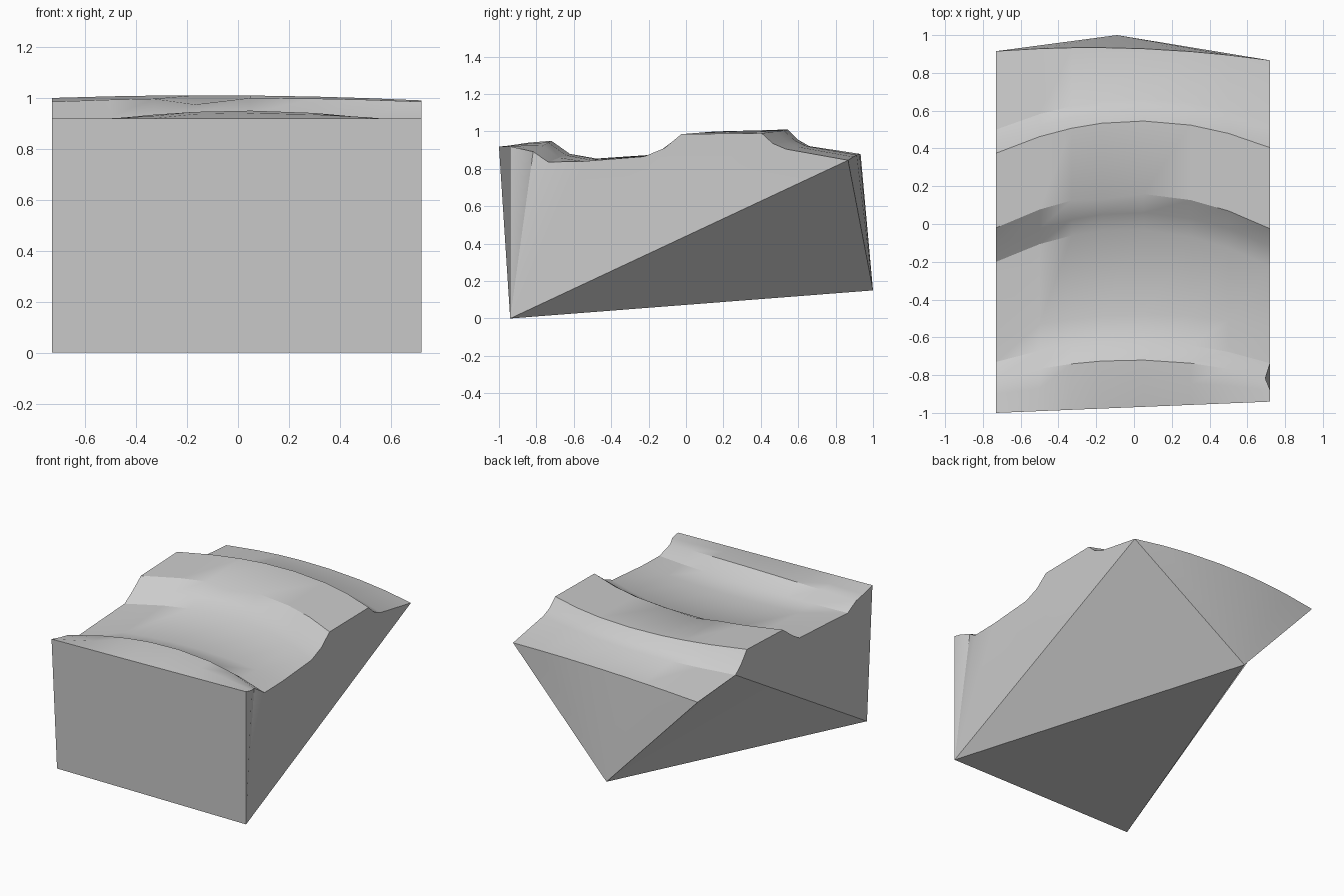
import bpy
import bmesh
import math

cube = bpy.data.objects.get("Cube")
if cube:
    bpy.data.objects.remove(cube, do_unlink=True)

# Plain stone colour
stone = bpy.data.materials.new("stone_grey")
stone.use_nodes = True
stone.diffuse_color = (0.6, 0.6, 0.6, 1)
stone.node_tree.nodes["Principled BSDF"].inputs["Base Color"].default_value = (0.6, 0.6, 0.6, 1)

# Arched bands across the top: y at right, middle, left, then z at the same places
columns = [-0.73, -0.5, -0.33, -0.17, 0.05, 0.3, 0.5, 0.72]
bands = {
    "front_edge": (-1.0, -0.97, -0.94, 0.92, 0.92, 0.92),
    "lip_middle": (-0.9, -0.84, -0.88, 0.895, 0.94, 0.905),
    "lip_crest": (-0.82, -0.72, -0.82, 0.88, 0.95, 0.89),
    "lip_foot": (-0.73, -0.62, -0.74, 0.83, 0.88, 0.835),
    "hollow": (-0.58, -0.48, -0.55, 0.84, 0.855, 0.84),
    "step_foot": (-0.2, -0.03, -0.23, 0.86, 0.885, 0.865),
    "step_middle": (-0.12, 0.06, -0.12, 0.91, 0.94, 0.91),
    "step_crest": (-0.02, 0.16, -0.03, 0.985, 1.0, 0.985),
    "ridge_crest": (0.375, 0.545, 0.4, 1.0, 1.01, 0.99),
    "ridge_slope": (0.44, 0.6, 0.46, 0.92, 0.955, 0.935),
    "ridge_foot": (0.5, 0.66, 0.53, 0.87, 0.92, 0.905),
    "back_edge": (0.915, 0.93, 0.865, 0.84, 0.88, 0.845),
}


def arch(right, middle, left, t):
    """Parabola through the three values, t from -1 to 1."""
    return middle + (left - right) / 2 * t + ((left + right) / 2 - middle) * t * t


bm = bmesh.new()
grid = {}
for name, (yr, ym, yl, zr, zm, zl) in bands.items():
    grid[name] = [bm.verts.new((x, arch(yr, ym, yl, x / 0.73), arch(zr, zm, zl, x / 0.73)))
                  for x in columns]

# Chips in the step edge and at the front left corner
grid["step_crest"][3].co.y -= 0.02
grid["step_crest"][3].co.z -= 0.025
grid["lip_crest"][-1].co.x = 0.695

# Top surface
rows = list(grid.values())
for near, far in zip(rows, rows[1:]):
    for i in range(len(columns) - 1):
        bm.faces.new((near[i], near[i + 1], far[i + 1], far[i]))

# Wedge-shaped underside with a single rear point
base_r = bm.verts.new((-0.73, -0.94, 0))
base_l = bm.verts.new((0.72, -0.94, 0))
point = bm.verts.new((-0.09, 1.0, 0.15))
bm.faces.new((base_r, point, base_l))

# Front face
front = rows[0]
bm.faces.new([base_r, base_l] + front[::-1])

# Side faces: fans up to the top edge
foot = list(grid).index("ridge_foot")
right_edge = [row[0] for row in rows]
left_edge = [row[-1] for row in rows]
for i in range(len(rows) - 1):
    bm.faces.new((base_r if i < foot else point, right_edge[i], right_edge[i + 1]))
    bm.faces.new((base_l, left_edge[i + 1], left_edge[i]))
bm.faces.new((base_r, right_edge[foot], point))
bm.faces.new((base_l, point, left_edge[-1]))

# Sloping back
back = rows[-1]
for a, b in zip(back, back[1:]):
    bm.faces.new((point, a, b))

bmesh.ops.recalc_face_normals(bm, faces=bm.faces)
mesh = bpy.data.meshes.new("rock_block")
bm.to_mesh(mesh)
bm.free()
mesh.materials.append(stone)
rock = bpy.data.objects.new("rock_block", mesh)
bpy.context.collection.objects.link(rock)

# Smooth top with crisp breaks
bpy.ops.object.select_all(action="DESELECT")
rock.select_set(True)
bpy.context.view_layer.objects.active = rock
bpy.ops.object.shade_smooth_by_angle(angle=math.radians(30))
